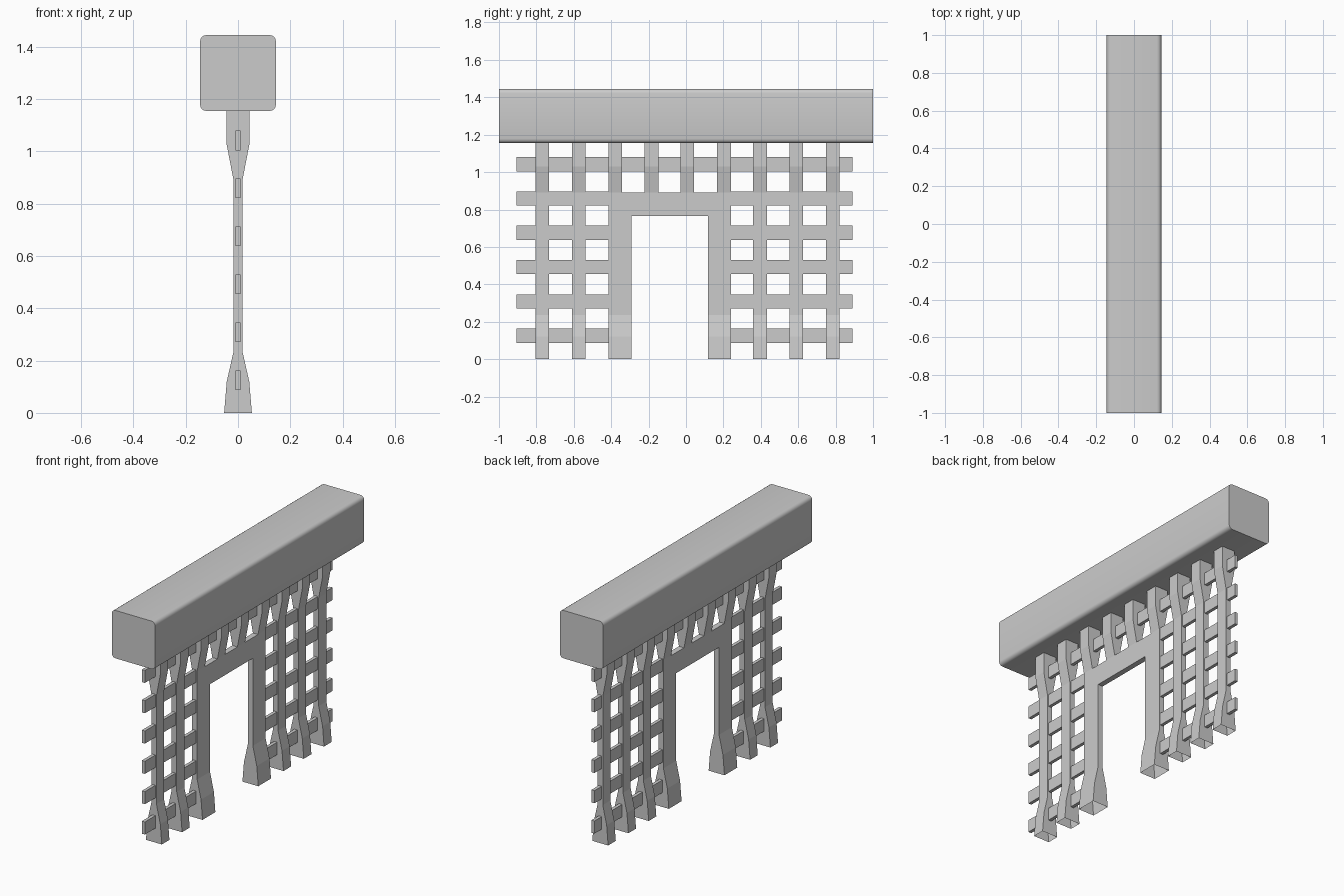
import bpy, bmesh

if "Cube" in bpy.data.objects:
    bpy.data.objects.remove(bpy.data.objects["Cube"])

# half thickness in x at each height: flared foot, slim shaft, flared head
PROFILE = [(0, .053), (.12, .043), (.235, .017), (.765, .017),
           (.89, .017), (1.03, .044), (1.16, .044)]


def finish(bm, name):
    bmesh.ops.remove_doubles(bm, verts=bm.verts, dist=1e-5)
    bmesh.ops.recalc_face_normals(bm, faces=bm.faces)
    me = bpy.data.meshes.new(name)
    bm.to_mesh(me)
    bm.free()
    ob = bpy.data.objects.new(name, me)
    bpy.context.collection.objects.link(ob)
    return ob


def shell(name, ys, filled):
    """Skin the filled (column, row) cells, following PROFILE; ends stay open."""
    bm = bmesh.new()
    quad = lambda *pts: bm.faces.new([bm.verts.new(p) for p in pts])
    rows = len(PROFILE) - 1
    for c in range(len(ys) - 1):
        for r in range(rows):
            if not filled(c, r):
                continue
            (z0, h0), (z1, h1) = PROFILE[r], PROFILE[r + 1]
            a, b = ys[c], ys[c + 1]
            for s in (-1, 1):
                quad((s*h0, a, z0), (s*h0, b, z0), (s*h1, b, z1), (s*h1, a, z1))
            for y, n in ((a, c - 1), (b, c + 1)):
                if not (0 <= n < len(ys) - 1 and filled(n, r)):
                    quad((-h0, y, z0), (h0, y, z0), (h1, y, z1), (-h1, y, z1))
            for z, h, n in ((z0, h0, r - 1), (z1, h1, r + 1)):
                if 0 <= n < rows and not filled(c, n):
                    quad((-h, a, z), (h, a, z), (h, b, z), (-h, b, z))
    return finish(bm, name)


def box(name, hx, y0, y1, z0, z1):
    bm = bmesh.new()
    bmesh.ops.create_cube(bm, size=1)
    for v in bm.verts:
        v.co = (v.co.x * 2 * hx, (y0 + y1) / 2 + v.co.y * (y1 - y0),
                (z0 + z1) / 2 + v.co.z * (z1 - z0))
    return finish(bm, name)


# top beam with rounded long edges
beam = box("top_beam", .145, -1, 1, 1.155, 1.445)
bm = bmesh.new()
bm.from_mesh(beam.data)
long_edges = [e for e in bm.edges if abs(e.verts[0].co.y - e.verts[1].co.y) > 1]
bmesh.ops.bevel(bm, geom=long_edges, offset=.024, segments=4, profile=.5, affect='EDGES')
bm.to_mesh(beam.data)
bm.free()
bpy.context.view_layer.objects.active = beam
beam.select_set(True)
bpy.ops.object.shade_smooth_by_angle(angle=.6)

# plain posts on both sides of the doorway
W = .0365
for y in (-.768, -.574, .396, .59, .784):
    shell("side_post", [y - W, y + W], lambda c, r: True)

# doorway frame: two wide legs, lintel, four short posts above
frame_y = [-.415, -.342, -.292, -.221, -.148, -.03, .043, .118, .167, .24]
LEGS, HEADS = {0, 1, 7, 8}, {0, 3, 5, 8}
shell("door_frame", frame_y,
      lambda c, r: c in LEGS if r < 3 else (r == 3 or c in HEADS))

# horizontal slats, interrupted by the doorway except the top one
for i in range(6):
    z = .125 + i * .1835
    spans = [(-.905, .89)] if i == 5 else [(-.905, -.4), (.225, .89)]
    for a, b in spans:
        box("slat", .01, a, b, z - .038, z + .038)
